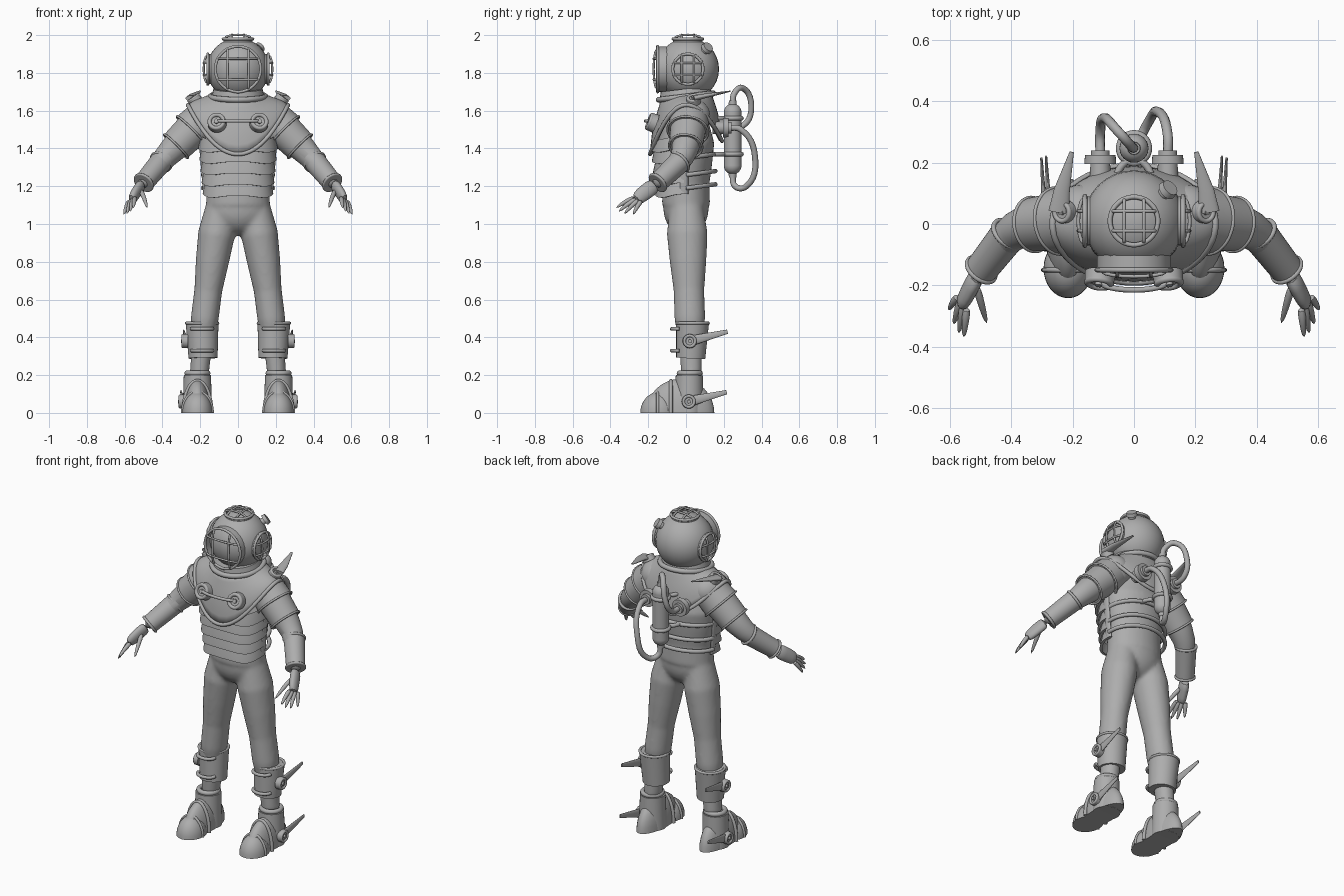
import bpy, bmesh, math
from mathutils import Vector, Matrix

cube = bpy.data.objects.get("Cube")
if cube:
    bpy.data.objects.remove(cube, do_unlink=True)

X, Y, Z = Matrix.Identity(3)
SIDES = 32
GREY = (.42, .42, .42, 1)
material = bpy.data.materials.new("plain grey")
material.use_nodes = True
material.diffuse_color = GREY
material.node_tree.nodes["Principled BSDF"].inputs["Base Color"].default_value = GREY


def link(name, data, mirror):
    data.materials.append(material)
    ob = bpy.data.objects.new(name, data)
    bpy.context.collection.objects.link(ob)
    if mirror:
        ob.modifiers.new("mirror", "MIRROR")
    return ob


def from_bmesh(name, bm, mirror=False, subdiv=False):
    bmesh.ops.recalc_face_normals(bm, faces=bm.faces)
    mesh = bpy.data.meshes.new(name)
    bm.to_mesh(mesh)
    bm.free()
    mesh.shade_smooth()
    mesh.set_sharp_from_angle(angle=math.radians(42))
    ob = link(name, mesh, mirror)
    if subdiv:
        ob.modifiers.new("subdivide", "SUBSURF")
    return ob


def cable(name, points, thickness, mirror=False, closed=False):
    """Round wire or hose through a few points."""
    curve = bpy.data.curves.new(name, "CURVE")
    curve.dimensions = "3D"
    curve.bevel_depth = thickness
    curve.bevel_resolution = 3
    curve.resolution_u = 6
    curve.use_fill_caps = True
    spline = curve.splines.new("BEZIER")
    spline.bezier_points.add(len(points) - 1)
    for knot, point in zip(spline.bezier_points, points):
        knot.co = point
        knot.handle_left_type = knot.handle_right_type = "AUTO"
    spline.use_cyclic_u = closed
    return link(name, curve, mirror)


def arc(name, centre, u, v, thickness, mirror=False, closed=False):
    """Half ellipse, or a full one when closed, spanned by u and v."""
    steps = 12
    turn = (math.tau if closed else math.pi) / steps
    points = [Vector(centre) + u * math.cos(turn * k) + v * math.sin(turn * k)
              for k in range(steps if closed else steps + 1)]
    return cable(name, points, thickness, mirror, closed)


def hoop(name, centre, axis, radius, thickness, mirror=False):
    u = Vector(axis).orthogonal().normalized()
    v = u.cross(Vector(axis).normalized())
    return arc(name, centre, u * radius, v * radius, thickness, mirror, closed=True)


def taper(name, start, end, start_radius, end_radius, mirror=False, capped=True):
    """Straight cylinder or cone between two points."""
    start, end = Vector(start), Vector(end)
    axis = end - start
    place = Matrix.Translation((start + end) / 2) @ axis.to_track_quat("Z", "Y").to_matrix().to_4x4()
    bm = bmesh.new()
    bmesh.ops.create_cone(bm, cap_ends=capped, segments=SIDES, radius1=start_radius,
                          radius2=end_radius, depth=axis.length, matrix=place)
    return from_bmesh(name, bm, mirror)


def add_ball(bm, centre, radii):
    place = Matrix.Translation(centre) @ Matrix.Diagonal((*radii, 1))
    bmesh.ops.create_uvsphere(bm, u_segments=SIDES, v_segments=SIDES // 2, radius=1, matrix=place)


def ball(name, centre, radii, mirror=False, grounded=False):
    bm = bmesh.new()
    add_ball(bm, centre, radii)
    if grounded:
        for vert in bm.verts:
            vert.co.z = max(vert.co.z, 0)
    return from_bmesh(name, bm, mirror)


def add_limb(bm, points, radii, squash=1):
    """Skin of elliptical rings set square to a path."""
    points = [Vector(p) for p in points]
    last = len(points) - 1
    loops = []
    for i, (point, radius) in enumerate(zip(points, radii)):
        along = (points[min(i + 1, last)] - points[max(i - 1, 0)]).normalized()
        u = (X - along * along.x).normalized() * radius
        v = along.cross(u) * squash
        angles = [math.tau * k / SIDES for k in range(SIDES)]
        loops.append([bm.verts.new(point + u * math.cos(a) + v * math.sin(a)) for a in angles])
    bridge(bm, loops)
    bm.faces.new(loops[0])
    bm.faces.new(loops[-1])


def bridge(bm, loops, closed=True):
    for low, high in zip(loops, loops[1:]):
        for k in range(len(low) if closed else len(low) - 1):
            n = (k + 1) % len(low)
            bm.faces.new((low[k], low[n], high[n], high[k]))


def limb(name, points, radii, squash=1, subdiv=True):
    bm = bmesh.new()
    add_limb(bm, points, radii, squash)
    return from_bmesh(name, bm, mirror=True, subdiv=subdiv)


# Undersuit: torso, pelvis and legs fused into one skin
bm = bmesh.new()
widths = (.17, .165, .185, .2, .16, .1)
add_limb(bm, [Z * (1.1 + .11 * i) for i in range(len(widths))], widths, squash=.75)
add_ball(bm, Z * 1.08, (.17, .12, .14))
leg_radii = (.08, .098, .088, .074, .074, .055, .05)
leg_heights = [1.1 - .15 * i for i in range(len(leg_radii))]
for side in (-1, 1):
    path = [(side * (.215 - .11 * z ** 1.5), .035 - .03 * z, z) for z in leg_heights]
    add_limb(bm, path, leg_radii, squash=1.1)
suit = from_bmesh("undersuit", bm)
fuse = suit.modifiers.new("fuse", "REMESH")
fuse.mode = "VOXEL"
fuse.voxel_size = .011
fuse.use_smooth_shade = True
soften = suit.modifiers.new("soften", "SMOOTH")
soften.iterations = 8

# Helmet with neck rings and a valve
HEAD = Vector((0, .01, 1.82))
HEAD_RADIUS = .165
ball("helmet", HEAD, [HEAD_RADIUS] * 3)
NECK_AXIS = Z - Y * .12
NECK = Z * 1.675
taper("neck_collar", NECK - NECK_AXIS * .02, NECK + NECK_AXIS * .04, .145, .13)
hoop("neck_ring", NECK, NECK_AXIS, .145, .015)
valve_axis = Vector((.6, .55, .6)).normalized()
valve_end = HEAD + valve_axis * .19
taper("valve_stem", HEAD, valve_end, .02, .02)
taper("valve_cap", valve_end - valve_axis * .01, valve_end + valve_axis * .01, .032, .028)


# Round helmet windows with a grille of crossed bars
def port(name, axis, radius, spacing):
    seat = math.sqrt(HEAD_RADIUS ** 2 - radius ** 2) - .01
    rim = HEAD + axis * .16
    taper(name + "_collar", HEAD + axis * seat, rim, radius, radius, capped=False)
    hoop(name + "_rim", rim, axis, radius, .008)
    across = Z if axis.z == 0 else Y
    other = axis.cross(across)
    reach = math.sqrt(radius ** 2 - spacing ** 2)
    for run, step in ((across, other), (other, across)):
        for offset in (-spacing, spacing):
            middle = rim + step * offset
            bar = [middle - run * reach, middle - run * reach * .85 + axis * .012,
                   middle + run * reach * .85 + axis * .012, middle + run * reach]
            cable(name + "_bar", bar, .006)


port("front_port", -Y, .12, .055)
port("left_port", X, .08, .032)
port("right_port", -X, .08, .032)
port("top_port", Z, .078, .032)

# Breastplate yoke from the neck to a hem pointed front and back
loops = []
for t in [step / 6 for step in range(7)]:
    swell = 1 + .08 * math.sin(math.pi * t)
    loop = []
    for k in range(SIDES):
        a = math.tau * k / SIDES
        s, c = math.sin(a), math.cos(a)
        neck = Vector((.145 * s, -.13 * c, 1.685 - .02 * c))
        hem = Vector((.265 * s, -.19 * c, 1.63 - (.26 if c > 0 else .19) * c * c))
        point = neck.lerp(hem, t)
        loop.append(bm_point := Vector((point.x * swell, point.y * swell, point.z)))
    loops.append(loop)
cable("breastplate_trim", loops[-1], .011, closed=True)
bm = bmesh.new()
bridge(bm, [[bm.verts.new(point) for point in loop] for loop in loops])
yoke = from_bmesh("breastplate", bm)
yoke.modifiers.new("thickness", "SOLIDIFY").thickness = .015


# Round bosses with a raised rim and a centre pin
def boss(name, centre, axis, radius):
    centre, axis = Vector(centre), Vector(axis).normalized()
    face = centre + axis * radius * .7
    taper(name, centre, face, radius, radius * .95, mirror=True)
    hoop(name + "_rim", face, axis, radius * .75, radius * .22, mirror=True)
    taper(name + "_pin", centre, face + axis * .01, radius * .3, radius * .25, mirror=True)


# Chest valves joined by a rod
boss("chest_valve", (.11, -.16, 1.53), (.1, -.9, .35), .05)
arc("chest_rod", (0, -.19, 1.545), X * .105, -Y * .025, .009)

# Overlapping belly plates with wavy hems
bm = bmesh.new()
for plate in range(5):
    top = 1.45 - plate * .06
    spread = (top - 1.2) * .1
    rows = []
    for drop, flare in ((0, 0), (.055, .012), (.07, .014), (.07, 0)):
        row = []
        for k in range(SIDES + 1):
            a = math.pi * k / SIDES
            c, s = math.cos(a), math.sin(a)
            wave = .008 * math.cos(4 * a) + .01 * abs(c)
            x = (.172 + spread + flare) * math.copysign(abs(c) ** .75, c)
            y = -.01 - (.138 + spread + flare) * abs(s) ** .8
            row.append(bm.verts.new((x, y, top - drop + wave)))
        rows.append(row)
    bridge(bm, rows, closed=False)
from_bmesh("belly_plates", bm)

# Side straps and back bands
limb("side_strap", [(.2, -.01, 1.47), (.175, -.01, 1.16)], (.01, .01), squash=2.2, subdiv=False)
for height in (1.37, 1.28, 1.21):
    arc("back_band", Z * (height - .02), X * .185, Y * .155 + Z * .02, .012)

# Arms, layered shoulder shells and cuffs
SHOULDER = Vector((.17, .02, 1.57))
ELBOW = Vector((.39, -.01, 1.35))
WRIST = Vector((.515, -.17, 1.2))
upper, lower = ELBOW - SHOULDER, WRIST - ELBOW
limb("arm", [SHOULDER, SHOULDER + upper * .6, ELBOW, ELBOW + lower * .5, WRIST],
     (.09, .082, .062, .05, .032))
ball("shoulder_cap", SHOULDER, (.1, .11, .1), mirror=True)
for name, end, radius in (("upper_shoulder_shell", .35, .108), ("lower_shoulder_shell", .72, .088)):
    edge = SHOULDER + upper * end
    taper(name, SHOULDER, edge, .1, radius, mirror=True)
    hoop(name + "_edge", edge, upper, radius, .006, mirror=True)
taper("cuff", ELBOW + lower * .12, ELBOW + lower * .9, .06, .053, mirror=True)
hoop("cuff_upper_rim", ELBOW + lower * .14, lower, .058, .008, mirror=True)
hoop("cuff_lower_rim", ELBOW + lower * .87, lower, .052, .008, mirror=True)

# Hands with fanned fingers and a thumb
limb("palm", [WRIST - lower * .05, (.53, -.2, 1.18), (.55, -.24, 1.15), (.565, -.265, 1.125)],
     (.027, .026, .025, .02), squash=1.6)


def finger(name, base, tip):
    bend = base.lerp(tip, .5) + Z * .008
    limb(name, [base, bend, tip], (.014, .012, .006))


knuckles = Vector((.545, -.27, 1.14)), Vector((.575, -.235, 1.125))
tips = Vector((.555, -.37, 1.085)), Vector((.605, -.28, 1.05))
for spread in [k / 3 for k in range(4)]:
    arch = (Y * -.02 - Z * .01) * math.sin(math.pi * spread)
    finger("finger", knuckles[0].lerp(knuckles[1], spread), tips[0].lerp(tips[1], spread) + arch)
finger("thumb", Vector((.515, -.2, 1.18)), Vector((.48, -.325, 1.085)))

# Shin guards with front clips
taper("shin_guard", (.185, .025, .29), (.19, .035, .48), .077, .087, mirror=True)
hoop("shin_guard_rim", (.19, .035, .475), Z, .083, .008, mirror=True)
for height in (.445, .33):
    arc("shin_clip", (.19, -.035, height), X * .055, Y * -.04, .01, mirror=True)

# Boots
FOOT = X * .215
taper("boot_shaft", FOOT + Y * .015, FOOT + Y * .018 + Z * .2, .078, .072, mirror=True)
hoop("ankle_ring", FOOT + Y * .02 + Z * .21, Z, .055, .014, mirror=True)
ball("boot_foot", FOOT - Y * .03, (.073, .18, .18), mirror=True, grounded=True)
ball("toe_cap", FOOT - Y * .145, (.08, .097, .11), mirror=True, grounded=True)
arc("toe_cap_rim", FOOT - Y * .15, X * .08, Z * .113, .008, mirror=True)
arc("instep_strap", FOOT - Y * .08, X * .075, Z * .17, .01, mirror=True)

# Spiked bosses on shoulders, shins and boots
boss("shoulder_boss", (.22, .04, 1.645), (.55, -.05, .8), .038)
limb("shoulder_spike", [(.245, .04, 1.665), (.235, .11, 1.68), (.203, .235, 1.703)],
     (.034, .026, .007), squash=.45, subdiv=False)
for name, centre in (("shin", Vector((.265, .02, .38))), ("boot", Vector((.28, .015, .06)))):
    boss(name + "_boss", centre, X, .038)
    root = centre + X * .01
    limb(name + "_spike", [root, root + Y * .2 + Z * .05 + X * .012], (.01, .004),
         squash=2.8, subdiv=False)

# Air tank with banding, brackets and rounded ends
TANK = Vector((0, .247, 1.45))
TANK_RADIUS = .047
tank_top, tank_base = TANK + Z * .14, TANK - Z * .14
taper("air_tank", tank_base, tank_top, TANK_RADIUS, TANK_RADIUS)
for end in (tank_top, tank_base):
    ball("tank_end", end, [TANK_RADIUS] * 3)
    taper("tank_neck", end, end + (end - TANK) * .45, .024, .02)
for height in (-.08, .11):
    hoop("tank_band", TANK + Z * height, Z, TANK_RADIUS, .012)
    arc("tank_bracket", (0, .13, TANK.z + height), X * .06, Y * .08, .012)

# Back fittings and hoses
FITTING = Vector((.11, .14, 1.51))
taper("back_fitting", FITTING, FITTING + Y * .1, .035, .03, mirror=True)
taper("back_fitting_flange", FITTING + Y * .055, FITTING + Y * .085, .052, .05, mirror=True)
plug = FITTING + Y * .08
cable("upper_hose", [tank_top + Z * .04, (-.01, .255, 1.69), (-.05, .3, 1.72), (-.1, .345, 1.6),
                     (-.11, .3, 1.52), (-plug.x, plug.y, plug.z)], .016)
cable("lower_hose", [tank_base - Z * .04, (.01, .26, 1.2), (.04, .32, 1.2), (.08, .365, 1.36),
                     (.11, .29, 1.5), plug], .016)
